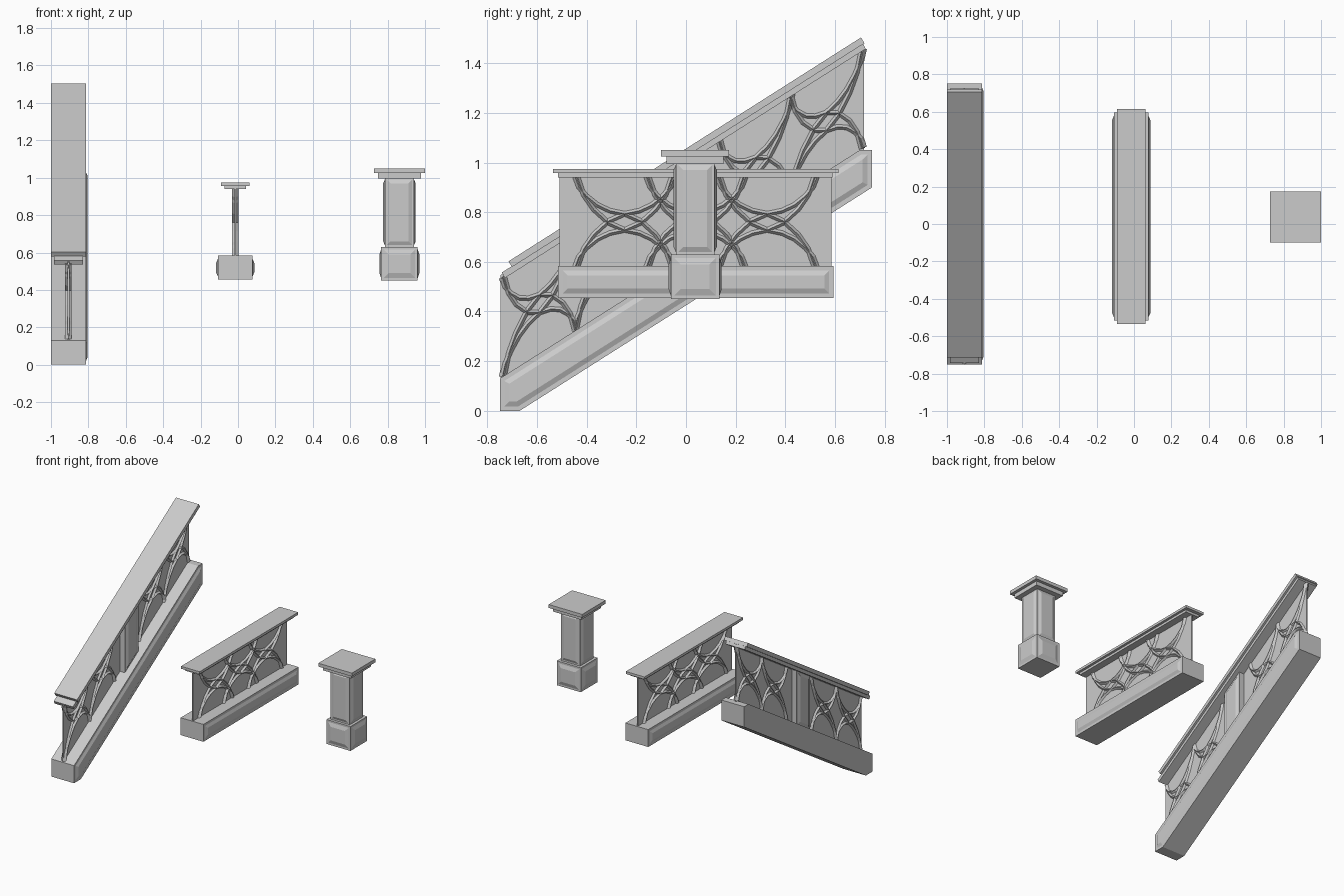
import bpy, bmesh
from mathutils import Vector

if "Cube" in bpy.data.objects:
    bpy.data.objects.remove(bpy.data.objects["Cube"])

SLOPE = 0.635


def finish(bm, name):
    bmesh.ops.recalc_face_normals(bm, faces=bm.faces)
    me = bpy.data.meshes.new(name)
    bm.to_mesh(me)
    bm.free()
    ob = bpy.data.objects.new(name, me)
    bpy.context.collection.objects.link(ob)
    return ob


def prism(name, profile, x0, x1, raised=(), margin=0.018, chamfer=0.02, depth=0.009):
    """Extrude a (y, z) profile along x; faces along 'raised' normals get a raised panel."""
    bm = bmesh.new()
    f = bm.faces.new([bm.verts.new((x0, y, z)) for y, z in profile])
    ext = bmesh.ops.extrude_face_region(bm, geom=[f])
    bmesh.ops.translate(bm, vec=(x1 - x0, 0, 0),
                        verts=[v for v in ext["geom"] if isinstance(v, bmesh.types.BMVert)])
    bmesh.ops.recalc_face_normals(bm, faces=bm.faces)
    picked = [f for f in bm.faces if any(f.normal.dot(Vector(d)) > 0.99 for d in raised)]
    if picked:
        bmesh.ops.inset_individual(bm, faces=picked, thickness=margin, use_even_offset=True)
        bmesh.ops.inset_individual(bm, faces=picked, thickness=chamfer, depth=depth,
                                   use_even_offset=True)
    return finish(bm, name)


def box(name, x0, x1, y0, y1, z0, z1, **kw):
    return prism(name, [(y0, z0), (y1, z0), (y1, z1), (y0, z1)], x0, x1, **kw)


# Interlaced strand: offset from cell centre, height as a fraction of the panel
STRAND = [(-0.20, 0.0), (-0.185, 0.11), (-0.155, 0.21), (-0.11, 0.31), (-0.06, 0.375),
          (0, 0.41), (0.065, 0.49), (0.125, 0.64), (0.165, 0.80), (0.19, 1.0)]


def tracery(name, x, centres, z0, height, width=1.0, slope=0.0, y_ref=0.0):
    """Ridged strands, four per cell (mirrored and turned), sheared along the slope."""
    bm = bmesh.new()
    for c in centres:
        for my in (1, -1):
            for flip in (False, True):
                pts = []
                for dy, t in STRAND:
                    if flip:
                        dy, t = -dy, 1 - t
                    y = c + my * dy * width
                    pts.append(Vector((x, y, z0 + t * height + slope * (y - y_ref))))
                rings = []
                for i, p in enumerate(pts):
                    d = (pts[min(i + 1, len(pts) - 1)] - pts[max(i - 1, 0)]).normalized()
                    n = Vector((0, -d.z, d.y)) * 0.014
                    r = Vector((0.018, 0, 0))
                    rings.append([bm.verts.new(p + o) for o in (n, r, -n, -r)])
                for a, b in zip(rings, rings[1:]):
                    for k in range(4):
                        j = (k + 1) % 4
                        bm.faces.new((a[k], a[j], b[j], b[k]))
                bm.faces.new(rings[0])
                bm.faces.new(rings[-1])
    return finish(bm, name)


SIDES = [(1, 0, 0), (-1, 0, 0)]
AROUND = SIDES + [(0, 1, 0), (0, -1, 0)]


# Newel post: stacked square blocks
def square(name, half, z0, z1, **kw):
    cx, cy = 0.863, 0.037
    box(name, cx - half, cx + half, cy - half, cy + half, z0, z1, **kw)


square("post_base", 0.098, 0.45, 0.63, raised=AROUND, margin=0.014, chamfer=0.026)
square("post_shaft", 0.078, 0.63, 1.0, raised=AROUND, margin=0.01, chamfer=0.02)
square("post_cap_lower", 0.115, 0.995, 1.025)
square("post_cap_upper", 0.137, 1.025, 1.05)

# Level balustrade
X = -0.015
box("level_base", X - 0.093, X + 0.093, -0.515, 0.595, 0.455, 0.583, raised=SIDES)
box("level_panel", X - 0.005, X + 0.005, -0.51, 0.587, 0.58, 0.945)
box("level_rail_lower", X - 0.058, X + 0.058, -0.515, 0.59, 0.94, 0.957)
box("level_rail_upper", X - 0.076, X + 0.076, -0.535, 0.615, 0.957, 0.975)
tracery("level_tracery", X, [-0.247, 0.04, 0.327], 0.58, 0.362)

# Sloped stair balustrade
X = -0.907
prism("stair_base", [(-0.75, 0), (-0.67, 0), (0.75, 0.90), (0.75, 1.05), (0.70, 1.05),
                     (-0.75, 0.13)], X - 0.093, X + 0.093, raised=[(1, 0, 0)])


def sloped(name, x0, x1, y0, y1, low, high, lean=0.0):
    """Sheared bar; low and high are heights at y = -0.75, lean tilts the ends."""
    z = lambda y, h: h + SLOPE * (y + 0.75)
    q = [(y0 + lean, low), (y1 + lean, low), (y1, high), (y0, high)]
    prism(name, [(y, z(y, h)) for y, h in q], x0, x1)


sloped("stair_panel", X - 0.005, X + 0.005, -0.747, 0.717, 0.12, 0.545)
sloped("stair_rail_lower", X - 0.078, X + 0.078, -0.742, 0.712, 0.522, 0.552, 0.012)
sloped("stair_rail_upper", X - 0.093, X + 0.093, -0.715, 0.705, 0.548, 0.58, 0.014)
tracery("stair_tracery", X, [-0.59, -0.30, 0.28, 0.565], 0.13, 0.40, 0.75, SLOPE, -0.75)

# Intermediate post in the middle of the stair panel
y0, y1 = -0.088, 0.068
z = lambda y, h: h + SLOPE * (y + 0.75)
prism("stair_middle_post", [(y0, z(y0, 0.12)), (y1, z(y1, 0.12)), (y1, z(y1, 0.53)),
                            (y0, z(y0, 0.53))], X - 0.045, X + 0.045, raised=SIDES,
      margin=0.015, chamfer=0.015, depth=0.008)
